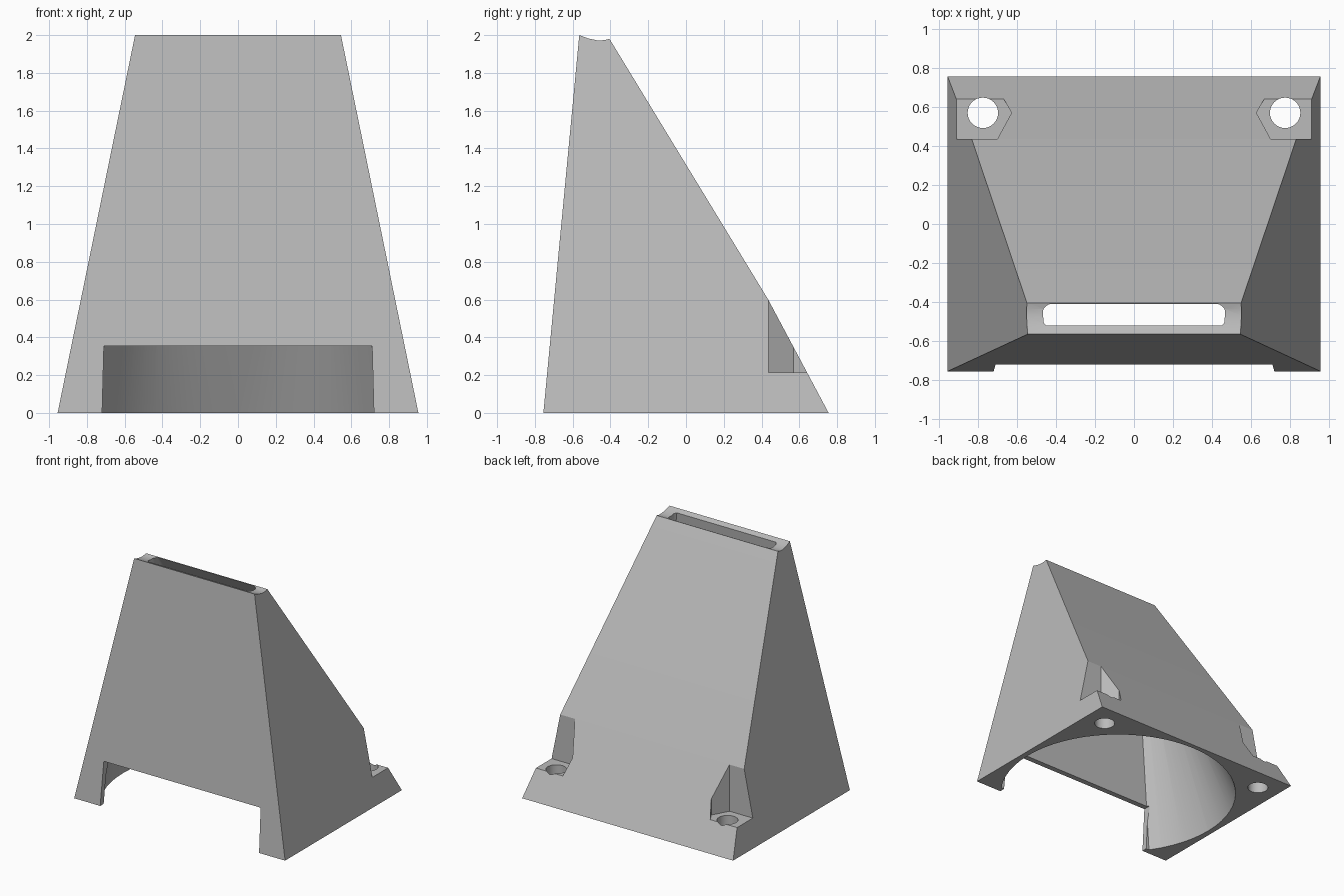
import bpy, bmesh, math
from mathutils import Vector

cube = bpy.data.objects.get("Cube")
if cube:
    bpy.data.objects.remove(cube)

grey = bpy.data.materials.new("grey plastic")
grey.use_nodes = True
grey.diffuse_color = (0.5, 0.5, 0.5, 1)
grey.node_tree.nodes["Principled BSDF"].inputs["Base Color"].default_value = (0.5, 0.5, 0.5, 1)


def finish(bm, name):
    """Turn a bmesh into a grey object."""
    bmesh.ops.recalc_face_normals(bm, faces=bm.faces)
    mesh = bpy.data.meshes.new(name)
    bm.to_mesh(mesh)
    bm.free()
    mesh.materials.append(grey)
    obj = bpy.data.objects.new(name, mesh)
    bpy.context.collection.objects.link(obj)
    return obj


def loft(name, ring_a, ring_b):
    """Closed solid between two matching rings of points."""
    bm = bmesh.new()
    a = [bm.verts.new(p) for p in ring_a]
    b = [bm.verts.new(p) for p in ring_b]
    bm.faces.new(a)
    bm.faces.new(b)
    for i in range(len(a)):
        j = (i + 1) % len(a)
        bm.faces.new((a[i], a[j], b[j], b[i]))
    return finish(bm, name)


def prism(name, outline, low, high):
    return loft(name, [(x, y, low) for x, y in outline], [(x, y, high) for x, y in outline])


def circle(cx, cy, r, n):
    return [(cx + r * math.cos(math.tau * i / n), cy + r * math.sin(math.tau * i / n)) for i in range(n)]


# Tapered body: side profile with a grooved top, narrowing with height
profile = [(-0.755, 0), (0.755, 0), (0.435, 0.6), (-0.405, 1.98),
           (-0.435, 1.973), (-0.47, 1.972), (-0.52, 1.983), (-0.565, 2)]
sides = [[(s * (0.955 - 0.205 * z), y, z) for y, z in profile] for s in (-1, 1)]
body = loft("duct_body", *sides)

# Inner channel: round at the base, blending into the slot, flat at the front
bm = bmesh.new()
for x, y in circle(0, -0.19, 0.913, 64):
    bm.verts.new((x, y, -0.01))
for sx in (-1, 1):
    for x, y in ((0.455, -0.505), (0.455, -0.45), (0.44, -0.435), (0.44, -0.52)):
        bm.verts.new((sx * x, y, 2.02))
bmesh.ops.convex_hull(bm, input=bm.verts)
normal = Vector((0, -2, 0.19)).normalized()
bmesh.ops.bisect_plane(bm, geom=bm.verts[:] + bm.edges[:] + bm.faces[:],
                       plane_co=(0, -0.71, 0), plane_no=normal, clear_outer=True)
points = [v.co.copy() for v in bm.verts]
bm.free()
bm = bmesh.new()
for p in points:
    bm.verts.new(p)
hull = bmesh.ops.convex_hull(bm, input=bm.verts)
loose = [v for v in bm.verts if not v.link_faces]
bmesh.ops.delete(bm, geom=loose, context="VERTS")
cutters = [finish(bm, "channel_cutter")]

# Wide opening low in the front wall
opening = [(-0.72, -0.02), (0.72, -0.02), (0.71, 0.355), (-0.71, 0.355)]
cutters.append(loft("opening_cutter", [(x, -0.9, z) for x, z in opening],
                    [(x, -0.66, z) for x, z in opening]))

# Screw pockets and holes in the back corners
pocket = [(1.1, 0.437), (0.7, 0.437), (0.628, 0.57), (0.673, 0.65), (0.673, 0.8), (1.1, 0.8)]
for s in (-1, 1):
    cutters.append(prism("pocket_cutter", [(s * x, y) for x, y in pocket], 0.215, 1.0))
    cutters.append(prism("hole_cutter", circle(s * 0.775, 0.57, 0.078, 32), -0.1, 0.4))

bpy.ops.object.select_all(action="DESELECT")
body.select_set(True)
bpy.context.view_layer.objects.active = body
for cutter in cutters:
    cutter.hide_render = True
    mod = body.modifiers.new(cutter.name, "BOOLEAN")
    mod.operation = "DIFFERENCE"
    mod.solver = "EXACT"
    mod.object = cutter
    bpy.ops.object.modifier_apply(modifier=mod.name)
for cutter in cutters:
    bpy.data.objects.remove(cutter)

bpy.ops.object.shade_smooth_by_angle(angle=math.radians(25))
